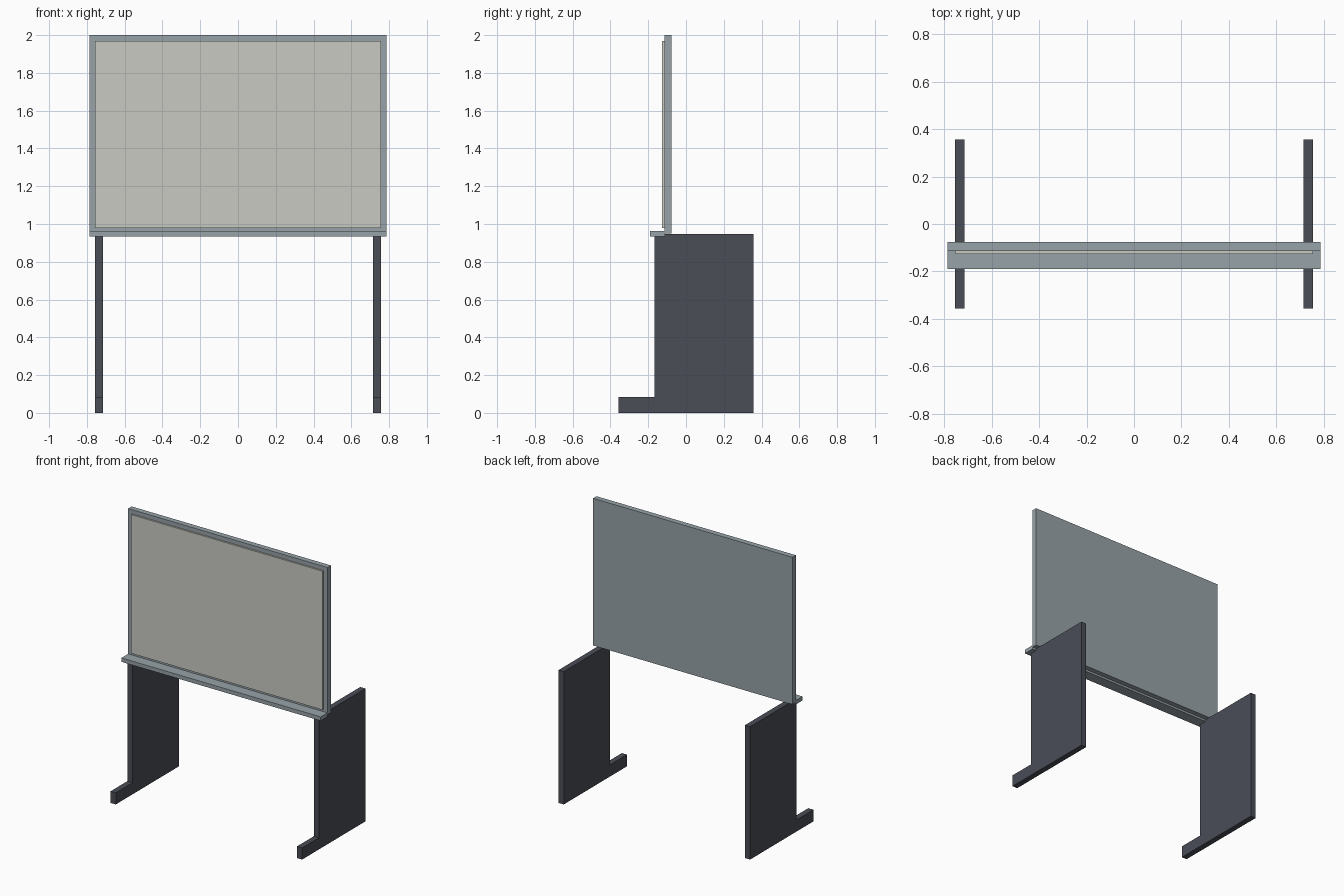
import bpy
import bmesh

if "Cube" in bpy.data.objects:
    bpy.data.objects.remove(bpy.data.objects["Cube"])


def material(name, rgb):
    m = bpy.data.materials.new(name)
    m.diffuse_color = (*rgb, 1.0)
    m.use_nodes = True
    m.node_tree.nodes["Principled BSDF"].inputs["Base Color"].default_value = m.diffuse_color
    return m


FRAME = material("grey aluminium", (0.310, 0.365, 0.395))
PANEL = material("off white", (0.590, 0.590, 0.545))
DARK = material("dark slate", (0.067, 0.075, 0.094))


def finish(name, bm, mat):
    bmesh.ops.recalc_face_normals(bm, faces=bm.faces)
    mesh = bpy.data.meshes.new(name)
    bm.to_mesh(mesh)
    bm.free()
    mesh.materials.append(mat)
    obj = bpy.data.objects.new(name, mesh)
    bpy.context.collection.objects.link(obj)
    return obj


def box(name, x, y, z, mat):
    """Box from (min, max) ranges on each axis."""
    bm = bmesh.new()
    bmesh.ops.create_cube(bm, size=1)
    for v in bm.verts:
        v.co = [r[0] if c < 0 else r[1] for c, r in zip(v.co, (x, y, z))]
    return finish(name, bm, mat)


def side_plate(name, profile, x0, x1, mat):
    """Extrude a y-z profile along x."""
    bm = bmesh.new()
    face = bm.faces.new([bm.verts.new((x0, y, z)) for y, z in profile])
    ext = bmesh.ops.extrude_face_region(bm, geom=[face])["geom"]
    for v in ext:
        if isinstance(v, bmesh.types.BMVert):
            v.co.x = x1
    return finish(name, bm, mat)


# Board: backing frame, raised writing panel, tray along the lower edge
box("board_frame", (-0.787, 0.787), (-0.115, -0.076), (0.95, 2.0), FRAME)
box("writing_panel", (-0.756, 0.756), (-0.127, -0.115), (0.98, 1.97), PANEL)
box("pen_tray", (-0.787, 0.787), (-0.191, -0.112), (0.935, 0.963), FRAME)

# Side legs: tall plate with a low foot reaching forward
LEG = [(-0.357, 0), (0.357, 0), (0.357, 0.948),
       (-0.167, 0.948), (-0.167, 0.083), (-0.357, 0.083)]
for label, s in (("left", -1), ("right", 1)):
    side_plate(label + "_leg", LEG, s * 0.756, s * 0.715, DARK)
